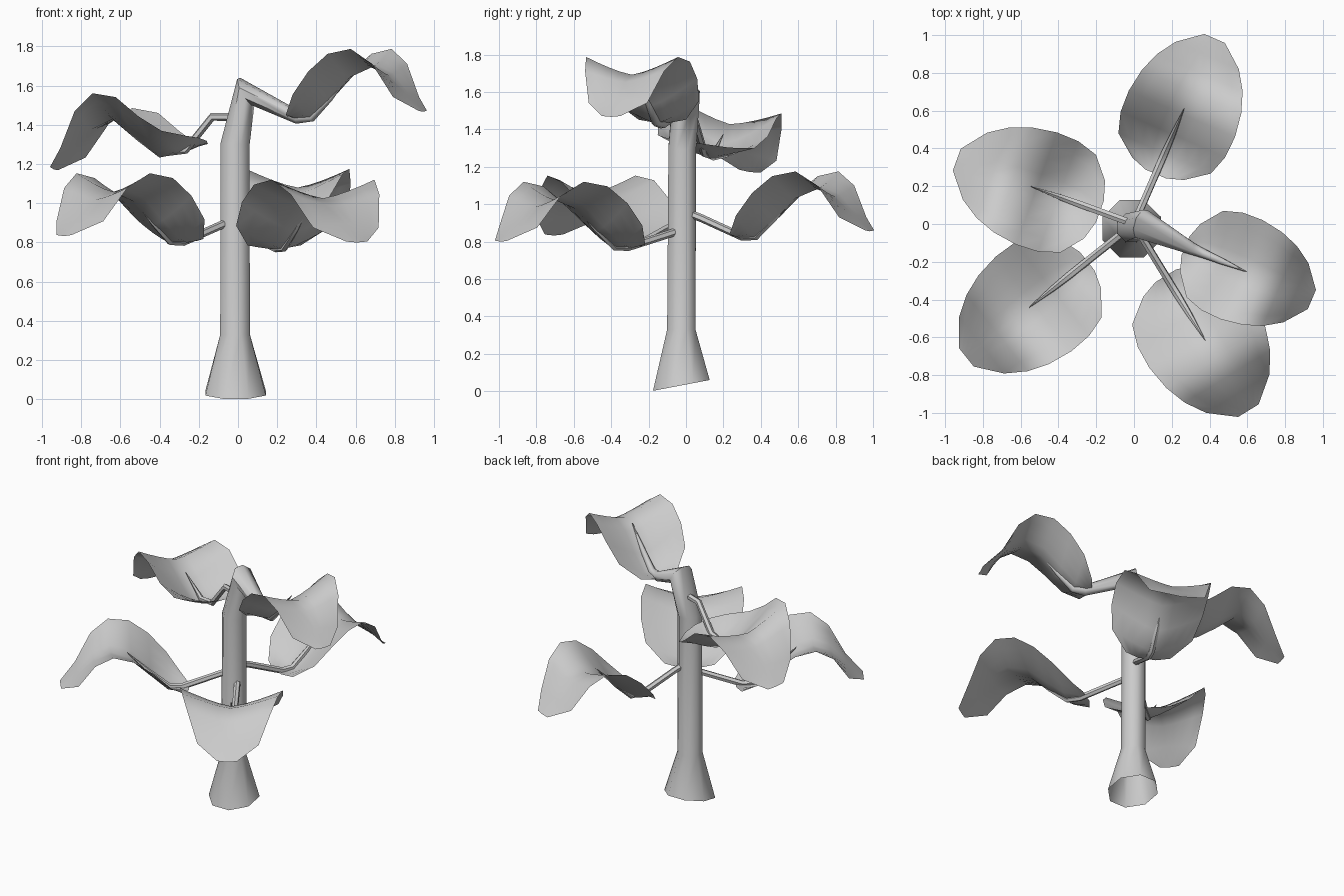
import bpy
import bmesh
from math import cos, sin, radians, pi
from mathutils import Vector

if "Cube" in bpy.data.objects:
    bpy.data.objects.remove(bpy.data.objects["Cube"], do_unlink=True)

grey = bpy.data.materials.new("light_grey")
grey.use_nodes = True
grey.diffuse_color = (0.6, 0.6, 0.6, 1)
grey.node_tree.nodes["Principled BSDF"].inputs["Base Color"].default_value = (0.6, 0.6, 0.6, 1)


def finish(bm, name, angle):
    bmesh.ops.recalc_face_normals(bm, faces=bm.faces)
    mesh = bpy.data.meshes.new(name)
    bm.to_mesh(mesh)
    bm.free()
    mesh.materials.append(grey)
    ob = bpy.data.objects.new(name, mesh)
    bpy.context.collection.objects.link(ob)
    bpy.ops.object.select_all(action='DESELECT')
    ob.select_set(True)
    bpy.context.view_layer.objects.active = ob
    bpy.ops.object.shade_smooth_by_angle(angle=radians(angle))
    return ob


def tube(name, points, radii, sides, first_normal=None):
    """Tapered tube through points with mitred rings, open at the start."""
    pts = [Vector(p) for p in points]
    bm = bmesh.new()
    rings = []
    side = Vector((0, 1, 0))
    for i, p in enumerate(pts):
        a = (p - pts[i - 1]).normalized() if i else Vector()
        b = (pts[i + 1] - p).normalized() if i < len(pts) - 1 else Vector()
        t = (a + b).normalized()
        if i == 0:
            t = Vector(first_normal).normalized() if first_normal else t
            side = side if abs(t.y) < 0.7 else Vector((1, 0, 0))
        side = (side - t * side.dot(t)).normalized()
        v = t.cross(side)
        rings.append([bm.verts.new(p + radii[i] * (side * cos(k) + v * sin(k)))
                      for k in (2 * pi * (j + 0.5) / sides for j in range(sides))])
    for lo, hi in zip(rings, rings[1:]):
        for j in range(sides):
            n = (j + 1) % sides
            bm.faces.new((lo[j], lo[n], hi[n], hi[j]))
    bm.faces.new(rings[-1])
    finish(bm, name, 50)


# Leaf stations: distance from trunk, half width, midrib height, edge height
OUTER = [(.77, .29, 1.08, 1.175), (.88, .25, 1.04, 1.1), (.98, .185, .95, .93),
         (1.08, .06, .855, .86)]
PLAIN = [(.29, .06, .83, .83), (.32, .15, .82, .84), (.41, .27, .82, .94),
         (.52, .305, .91, 1.06), (.64, .31, 1.03, 1.15)] + OUTER
DIPPED = [(.29, .06, .93, .93), (.32, .16, .915, .93), (.41, .27, .87, .95),
          (.52, .305, .86, 1.03), (.64, .31, .96, 1.14)] + OUTER
ACROSS = 8
# Stem path along the midrib: distance, height, radius
PLAIN_STEM = [(.33, .825, .021), (.41, .828, .021), (.52, .925, .016), (.67, 1.075, .002)]
DIPPED_STEM = [(.38, .885, .021), (.5, .88, .018), (.67, 1.015, .002)]


def placer(angle, shift, scale, lift, pitch, roll):
    """Map leaf space (along, across, height) to the model."""
    c, s = cos(radians(angle)), sin(radians(angle))

    def place(r, w, z):
        z += lift + pitch * (r - .65) + roll * w
        r = .68 + (r - .68) * scale + shift
        w *= scale
        return Vector((r * c - w * s, r * s + w * c, z))
    return place


def leaf(name, place, stations):
    bm = bmesh.new()
    rows = []
    for r, half, mid, edge in stations:
        ts = [2 * k / ACROSS - 1 for k in range(ACROSS + 1)]
        rows.append([bm.verts.new(place(r, half * t, mid + (edge - mid) * abs(t) ** 1.3))
                     for t in ts])
    for a, b in zip(rows, rows[1:]):
        for k in range(ACROSS):
            bm.faces.new((a[k], b[k], b[k + 1], a[k + 1]))
    ob = finish(bm, name, 60)
    # Leaf upper side faces up
    if sum(p.normal.z for p in ob.data.polygons) < 0:
        ob.data.flip_normals()


# name, angle, shift, scale, lift, pitch, roll, stem start height (None: trunk carries it)
LEAVES = [("back", 66.5, -.005, .99, 0, 0, 0, .95),
          ("right_front", 218.5, .04, 1.035, -.022, 0, 0, .92),
          ("left_front", -58.5, .055, 1.06, -.055, 0, 0, .87),
          ("right_upper", 160, -.09, 1.02, .36, -.1, .13, 1.44),
          ("left_top", -23, -.025, .92, .612, 0, 0, None)]

for name, angle, shift, scale, lift, pitch, roll, start in LEAVES:
    place = placer(angle, shift, scale, lift, pitch, roll)
    high = name == "right_upper"
    stem = DIPPED_STEM if high else PLAIN_STEM
    leaf(name + "_leaf", place, DIPPED if high else PLAIN)
    path = [place(r, 0, z) for r, z, _ in stem]
    if start:
        d = Vector((cos(radians(angle)), sin(radians(angle)), 0))
        elbow, drop = (.14, 0) if high else (.09, .025)
        begin = [d * .02 + Vector((0, 0, start)), d * elbow + Vector((0, 0, start - drop))]
        tube(name + "_stem", begin + path, [.021, .021] + [q[2] for q in stem], 6)
    else:
        # Trunk flares at a slanted open foot, bends over and tapers into the top leaf
        lower = [(-.012, -.025, .031), (-.015, -.025, .33), (-.015, -.02, 1.3), (.04, .0, 1.57)]
        tube("trunk", lower + path, [.167, .082, .08, .082, .034, .026, .018, .002], 8,
             first_normal=(0, -.19, 1))
